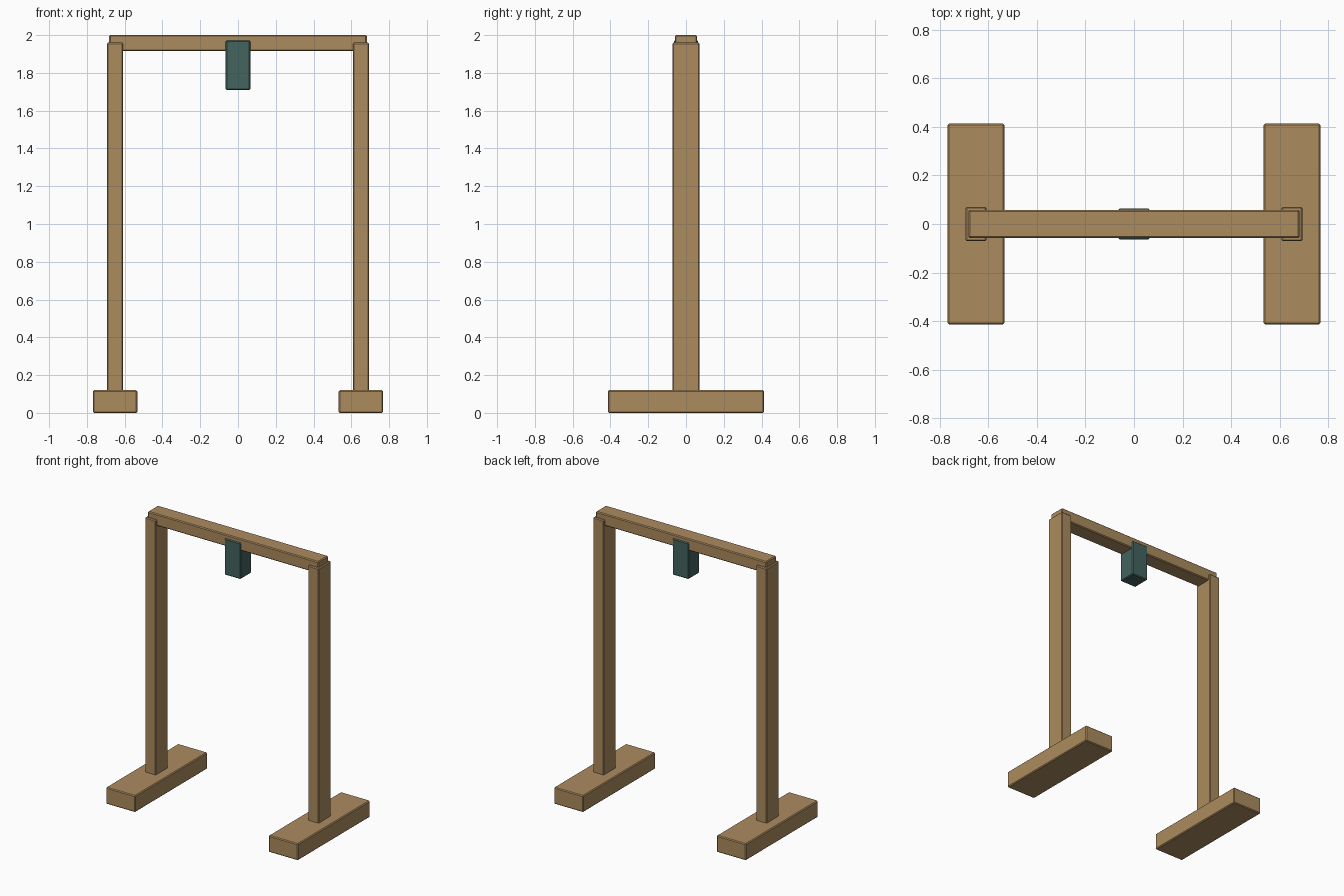
import bpy

if "Cube" in bpy.data.objects:
    bpy.data.objects.remove(bpy.data.objects["Cube"])


def material(name, color):
    m = bpy.data.materials.new(name)
    m.diffuse_color = (*color, 1)
    m.use_nodes = True
    m.node_tree.nodes["Principled BSDF"].inputs["Base Color"].default_value = m.diffuse_color
    return m


wood = material("tan wood", (0.413, 0.258, 0.114))
teal = material("dark teal", (0.056, 0.127, 0.112))


def box(name, low, high, mat, bevel=0.006):
    """Box between two corners with a small chamfered edge."""
    center = [(a + b) / 2 for a, b in zip(low, high)]
    bpy.ops.mesh.primitive_cube_add(size=1, location=center)
    ob = bpy.context.object
    ob.name = name
    ob.scale = [b - a for a, b in zip(low, high)]
    bpy.ops.object.transform_apply(location=False, rotation=False, scale=True)
    ob.data.materials.append(mat)
    mod = ob.modifiers.new("edge", 'BEVEL')
    mod.width = bevel
    mod.segments = 1
    return ob


# Feet and posts on both sides
for side, s in (("left", -1), ("right", 1)):
    fx = sorted((s * 0.533, s * 0.768))
    px = sorted((s * 0.608, s * 0.694))
    box(side + "_foot", (fx[0], -0.413, 0), (fx[1], 0.413, 0.12), wood)
    box(side + "_post", (px[0], -0.071, 0.11), (px[1], 0.071, 1.96), wood)

# Crossbeam resting in the post tops
box("crossbeam", (-0.682, -0.058, 1.915), (0.682, 0.058, 2.0), wood)

# Block hanging from the middle of the beam
box("hanging_block", (-0.065, -0.064, 1.71), (0.065, 0.064, 1.972), teal)
